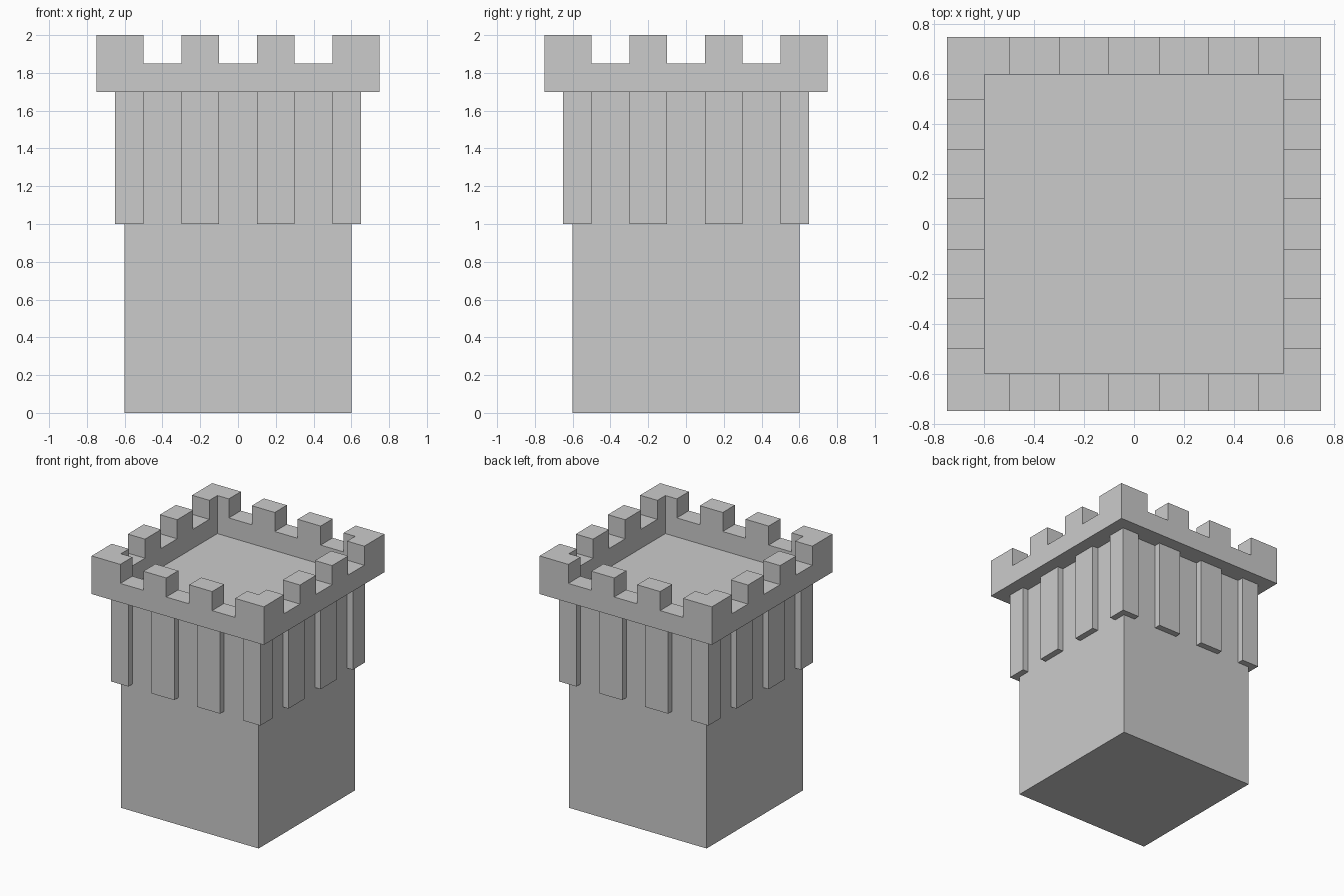
import bpy, bmesh

if "Cube" in bpy.data.objects:
    bpy.data.objects.remove(bpy.data.objects["Cube"])

BREAKS = [0.1, 0.3, 0.5, 0.6]  # merlon and gap edges, wall face


def is_tooth(x, y):
    # solid bands along each side, measured from the middle of the wall
    t = min(abs(x), abs(y))
    return t > 0.5 or 0.1 < t < 0.3


def raise_faces(bm, faces, height):
    new = bmesh.ops.extrude_face_region(bm, geom=faces)["geom"]
    verts = [g for g in new if isinstance(g, bmesh.types.BMVert)]
    bmesh.ops.translate(bm, verts=verts, vec=(0, 0, height))
    return [g for g in new if isinstance(g, bmesh.types.BMFace)]


def ring_cells(bm, outer, z, keep):
    # flat cells between the wall face (0.6) and the outer edge
    half = BREAKS + [outer]
    c = [-v for v in reversed(half)] + half
    grid = {}

    def vert(i, j):
        if (i, j) not in grid:
            grid[i, j] = bm.verts.new((c[i], c[j], z))
        return grid[i, j]

    faces = []
    for i in range(len(c) - 1):
        for j in range(len(c) - 1):
            x, y = (c[i] + c[i + 1]) / 2, (c[j] + c[j + 1]) / 2
            if max(abs(x), abs(y)) > 0.6 and keep(x, y):
                faces.append(bm.faces.new([vert(i, j), vert(i + 1, j),
                                           vert(i + 1, j + 1), vert(i, j + 1)]))
    return faces


def finish(bm, name):
    bmesh.ops.recalc_face_normals(bm, faces=bm.faces[:])
    mesh = bpy.data.meshes.new(name)
    bm.to_mesh(mesh)
    bm.free()
    bpy.context.collection.objects.link(bpy.data.objects.new(name, mesh))


# Square tower shaft, its top is the walkway floor
bpy.ops.mesh.primitive_cube_add(size=1, location=(0, 0, 0.85))
shaft = bpy.context.object
shaft.name = "tower_shaft"
shaft.scale = (1.2, 1.2, 1.7)

# Shallow pilasters under the parapet, wrapping round the corners
bm = bmesh.new()
raise_faces(bm, ring_cells(bm, 0.65, 1.0, is_tooth), 0.7)
finish(bm, "pilasters")

# Overhanging parapet ring with raised merlons
bm = bmesh.new()
top = raise_faces(bm, ring_cells(bm, 0.75, 1.7, lambda x, y: True), 0.15)
merlons = [f for f in top if is_tooth(*f.calc_center_median().xy)]
raise_faces(bm, merlons, 0.15)
# extrusion can leave the covered faces behind; remove any inside the merlons
inner = [f for f in bm.faces if abs(f.normal.z) > 0.9
         and abs(f.calc_center_median().z - 1.85) < 1e-4
         and is_tooth(*f.calc_center_median().xy)]
bmesh.ops.delete(bm, geom=inner, context='FACES_ONLY')
finish(bm, "parapet")
